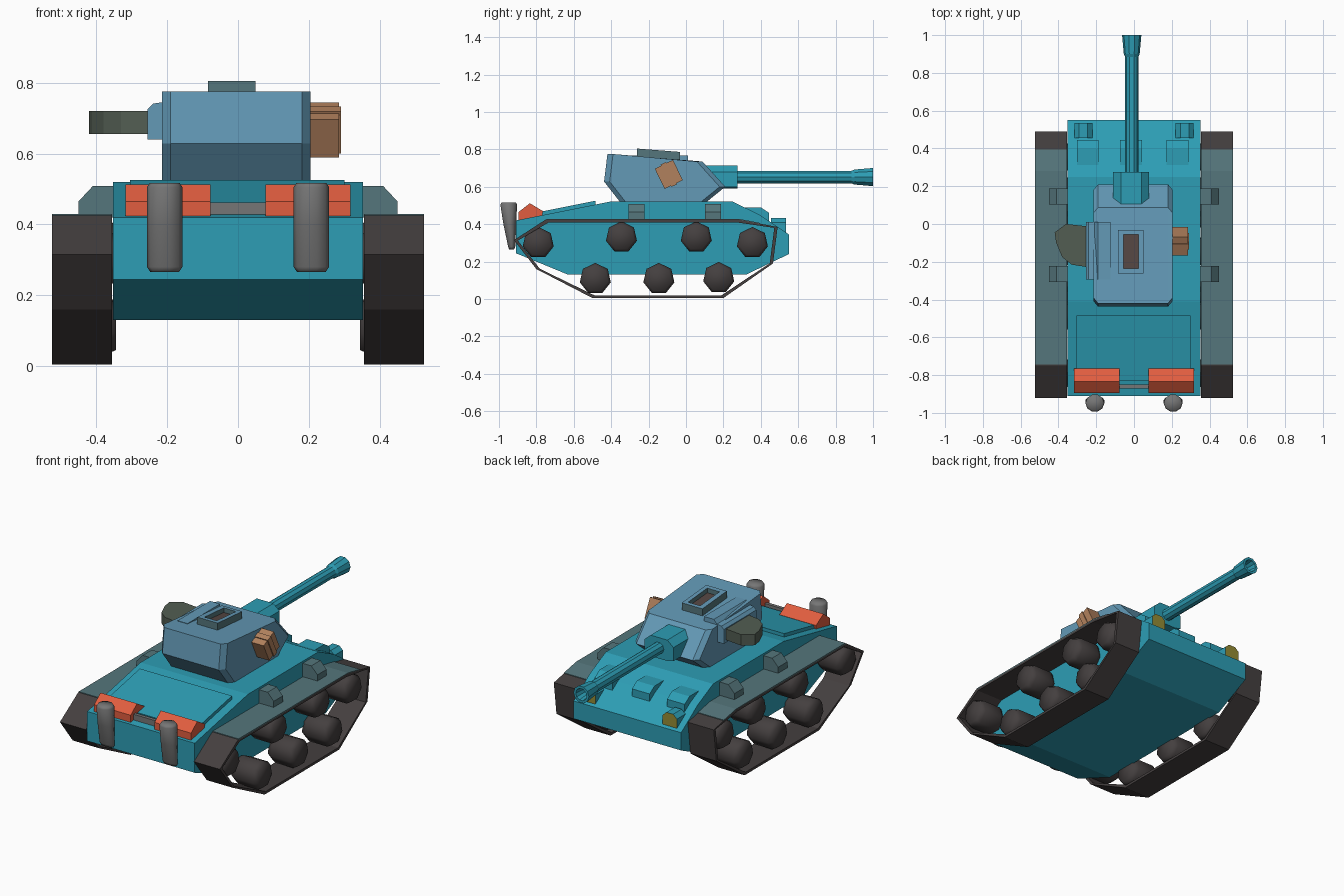
import bpy, bmesh, math
from mathutils import Vector

if "Cube" in bpy.data.objects:
    bpy.data.objects.remove(bpy.data.objects["Cube"])


def material(name, r, g, b):
    m = bpy.data.materials.new(name)
    m.use_nodes = True
    m.diffuse_color = (r, g, b, 1)
    m.node_tree.nodes["Principled BSDF"].inputs["Base Color"].default_value = (r, g, b, 1)
    return m


TEAL = material("teal paint", .026, .34, .46)
BLUE = material("blue grey paint", .125, .32, .47)
DARK = material("dark rubber", .058, .05, .05)
SLATE = material("slate fender", .09, .18, .2)
ORANGE = material("orange paint", .75, .11, .05)
STEEL = material("grey steel", .18, .18, .18)
BROWN = material("brown canvas", .44, .22, .11)
GREEN = material("dark green cover", .085, .11, .085)
OLIVE = material("olive lens", .3, .26, .035)
HATCH = material("brown hatch", .09, .062, .055)


def loft(name, rings, mat, closed=False, smooth=False):
    """Skin equal rings of points; cap the ends, or join them when closed."""
    bm = bmesh.new()
    rows = [[bm.verts.new(p) for p in ring] for ring in rings]
    n = len(rows[0])
    pairs = list(zip(rows, rows[1:])) + ([(rows[-1], rows[0])] if closed else [])
    for a, b in pairs:
        for i in range(n):
            j = (i + 1) % n
            bm.faces.new((a[i], a[j], b[j], b[i]))
    if not closed:
        bm.faces.new(rows[0])
        bm.faces.new(rows[-1])
    bmesh.ops.recalc_face_normals(bm, faces=bm.faces)
    me = bpy.data.meshes.new(name)
    bm.to_mesh(me)
    bm.free()
    me.materials.append(mat)
    ob = bpy.data.objects.new(name, me)
    bpy.context.collection.objects.link(ob)
    for p in me.polygons:
        p.use_smooth = smooth
    return ob


def place(axis, d, p):
    u, v = p
    return {"x": (d, u, v), "y": (u, d, v), "z": (u, v, d)}[axis]


def prism(name, axis, pts, a, b, mat):
    return loft(name, [[place(axis, d, p) for p in pts] for d in (a, b)], mat)


def rect(a, b, c, d):
    return [(a, c), (b, c), (b, d), (a, d)]


def polygon(n, cu, cv, ru, rv, turn=0.0):
    return [(cu + ru * math.cos(turn + math.tau * i / n),
             cv + rv * math.sin(turn + math.tau * i / n)) for i in range(n)]


def paint(ob, mat, rule):
    ob.data.materials.append(mat)
    for p in ob.data.polygons:
        if rule(p):
            p.material_index = len(ob.data.materials) - 1


# Hull and raised deck plate
prism("hull", "x", [(-.91, .245), (-.63, .13), (.32, .13), (.55, .24), (.55, .345),
                    (.395, .45), (.25, .52), (-.41, .52), (-.91, .42)], -.353, .353, TEAL)
prism("deck_plate", "x", [(-.83, .42), (-.83, .456), (-.485, .525), (-.485, .48)],
      -.305, .3, TEAL)

# Tracks, fenders, wheels and fender boxes on both sides
track = [(-.92, .315), (-.75, .425), (.28, .425), (.49, .385),
         (.465, .19), (.2, .005), (-.5, .005), (-.8, .16)]
centre = Vector((-.15, .22))
inner = [centre + (Vector(p) - centre) * .972 for p in track]
inner = [(y, min(max(z, .02), .41)) for y, z in inner]
wheels = [(-.79, .3), (-.345, .33), (.055, .33), (.355, .3),
          (-.485, .108), (-.145, .108), (.175, .113)]
for s, side in ((1, "left"), (-1, "right")):
    a, b = s * .355, s * .525
    loft(side + "_track", [[(a, *p) for p in track], [(b, *p) for p in track],
                           [(b, *p) for p in inner], [(a, *p) for p in inner]],
         DARK, closed=True)
    prism(side + "_fender", "x", [(-.745, .422), (.28, .422), (.395, .4),
                                  (.395, .407), (.28, .429), (-.745, .429)], a, b, SLATE)
    for i, (y, z) in enumerate(wheels):
        rings = [[(s * x, *p) for p in polygon(7, y, z, r, r, math.pi / 2)]
                 for x, r in ((.345, .07), (.375, .085), (.49, .085), (.515, .07))]
        w = loft(f"{side}_wheel_{i + 1}", rings, DARK, smooth=True)
    for i, y in enumerate((-.265, .145)):
        prism(f"{side}_fender_box_{i + 1}", "y",
              [(s * .34, .42), (s * .45, .42), (s * .45, .465), (s * .41, .508), (s * .34, .508)],
              y - .043, y + .043, SLATE)

    # Orange stowage boxes, exhaust pipes and lamps
    prism(side + "_orange_box", "x", [(-.895, .415), (-.895, .465), (-.835, .512),
                                      (-.765, .47), (-.77, .43)], s * .078, s * .318, ORANGE)
    pipe = []
    for z, y, rx, ry in ((.265, -.932, .04, .014), (.28, -.932, .05, .02), (.4, -.942, .05, .036),
                         (.505, -.948, .05, .047), (.517, -.948, .042, .04)):
        pipe.append([(x, yy, z) for x, yy in polygon(10, s * .207, y, rx, ry)])
    loft(side + "_exhaust", pipe, STEEL, smooth=True)
    c = s * .268
    lamp = prism(side + "_lamp", "y", [(c - .047, .34), (c + .047, .34), (c + .047, .41),
                                       (c + .022, .432), (c - .022, .432), (c - .047, .41)],
                 .455, .535, TEAL)
    paint(lamp, OLIVE, lambda p: p.normal.y > .9)

prism("box_link", "x", rect(-.87, -.85, .425, .462), -.08, .08, STEEL)

# Vision blocks on the sloping plate
for i, x in enumerate((-.245, -.015, .23)):
    prism(f"vision_block_{i + 1}", "x", [(.295, .45), (.295, .49), (.4, .49),
                                         (.445, .46), (.445, .4)], x - .058, x + .058, TEAL)

# Turret with chamfered corners
profile = [(-.35, .515), (-.438, .628), (-.42, .775), (.088, .735), (.21, .6), (.105, .515)]
short = [(y + (.03 if y < -.1 else -.03), z) for y, z in profile]
loft("turret", [[(x, *p) for p in prof] for x, prof in
                ((-.215, short), (-.19, profile), (.18, profile), (.205, short))], BLUE)
prism("turret_side_box", "y", [(-.255, .64), (-.255, .725), (-.24, .741), (-.21, .745),
                               (-.19, .768), (-.125, .768), (-.125, .64)], -.295, .01, BLUE)

# Hatch frame following the roof slope, with a sunken lid


def on_roof(corners, lift):
    return [(x, y, .7417 - .0787 * y + lift) for x, y in corners]


outer = rect(-.085, .05, -.262, -.032)
hole = rect(-.055, .025, -.235, -.055)
frame = loft("hatch_frame", [on_roof(outer, -.01), on_roof(outer, .042),
                             on_roof(hole, .042), on_roof(hole, -.01)], SLATE, closed=True)
paint(frame, BLUE, lambda p: p.normal.z > .8)
loft("hatch_lid", [on_roof(hole, -.005), on_roof(hole, .015)], HATCH)

# Covered searchlight
prism("searchlight", "z", [(-.25, -.012), (-.36, 0), (-.42, -.045), (-.412, -.1),
                           (-.38, -.175), (-.33, -.215), (-.25, -.228)], .655, .72, GREEN)

# Tilted canvas pack with straps
tilt = math.radians(26)


def tilted(pts):
    c, s = math.cos(tilt), math.sin(tilt)
    return [(-.092 + u * c + v * s, .666 + u * s - v * c) for u, v in pts]


prism("canvas_pack", "x", tilted(rect(-.054, .054, -.06, .06)), .195, .285, BROWN)
prism("pack_strap", "x", tilted(rect(-.016, .016, -.066, .066)), .195, .291, BROWN)

# Gun mount and hollow barrel
mount = [(-.11, .6), (-.07, .59), (.04, .59), (.08, .6),
         (.08, .68), (.04, .714), (-.07, .714), (-.11, .68)]
prism("gun_mount", "y", mount, .105, .275, TEAL)
stations = ((.2, .035), (.885, .035), (.9, .042), (1.0, .051), (1.0, .036), (.9, .022), (.2, .015))
loft("gun_barrel", [[(x, y, z) for x, z in polygon(10, -.012, .652, r, r)]
                    for y, r in stations], TEAL, closed=True)
